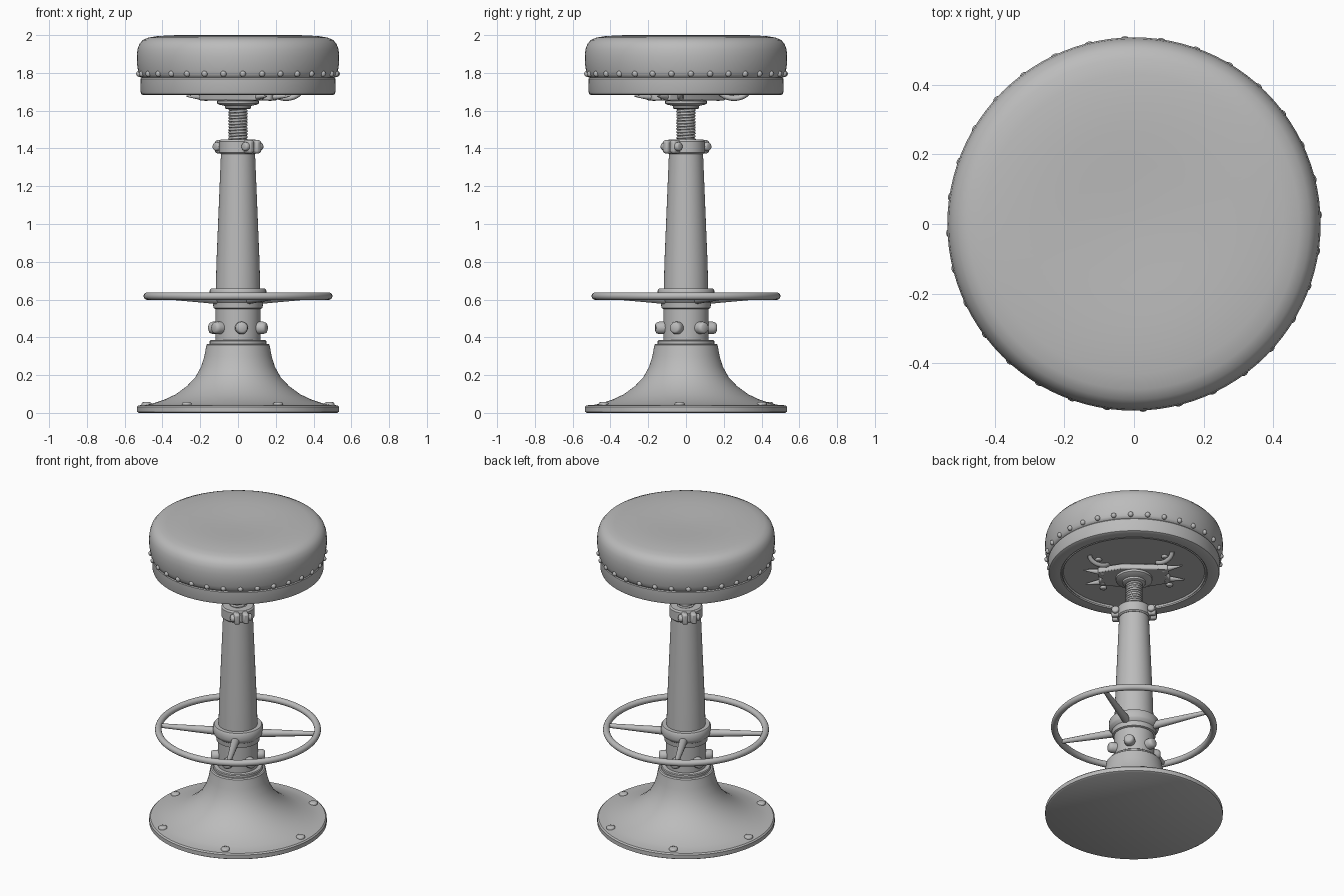
import bpy, math
from math import sin, cos, pi, radians
from mathutils import Vector

if "Cube" in bpy.data.objects:
    bpy.data.objects.remove(bpy.data.objects["Cube"])

grey = bpy.data.materials.new("plain grey")
grey.use_nodes = True
COLOUR = (0.5, 0.5, 0.5, 1)
grey.diffuse_color = COLOUR
grey.node_tree.nodes["Principled BSDF"].inputs["Base Color"].default_value = COLOUR


def finish(ob, angle=35):
    ob.data.materials.clear()
    ob.data.materials.append(grey)
    bpy.ops.object.select_all(action="DESELECT")
    ob.select_set(True)
    bpy.context.view_layer.objects.active = ob
    if ob.type == "MESH":
        bpy.ops.object.shade_smooth_by_angle(angle=radians(angle))
    return ob


def mesh(name, verts, faces, angle=35):
    me = bpy.data.meshes.new(name)
    me.from_pydata(verts, [], faces)
    ob = bpy.data.objects.new(name, me)
    bpy.context.collection.objects.link(ob)
    return finish(ob, angle)


def lathe(name, profile, seg=64, angle=35):
    """Revolve (radius, z) points, listed bottom to top, and cap both ends."""
    verts = [(r * cos(2 * pi * i / seg), r * sin(2 * pi * i / seg), z)
             for r, z in profile for i in range(seg)]
    faces = [(k * seg + i, k * seg + (i + 1) % seg,
              (k + 1) * seg + (i + 1) % seg, (k + 1) * seg + i)
             for k in range(len(profile) - 1) for i in range(seg)]
    faces += [tuple(reversed(range(seg))),
              tuple(range((len(profile) - 1) * seg, len(profile) * seg))]
    return mesh(name, verts, faces, angle)


def place(ob, at, axis):
    """Move a part modelled along z so that it stands at a point along an axis."""
    ob.location = at
    ob.rotation_euler = Vector(axis).to_track_quat("Z", "Y").to_euler()
    return ob


def polar(r, deg, z=0):
    return Vector((r * cos(radians(deg)), r * sin(radians(deg)), z))


def stud(name, r, h, at, axis, seg=20):
    """Round bolt head with a softened edge."""
    ob = lathe(name, [(r, 0), (r, h * 0.6), (r * 0.85, h * 0.9), (r * 0.6, h)], seg, 60)
    return place(ob, at, axis)


def rod(name, a, b, r1, r2, seg=16):
    a, b = Vector(a), Vector(b)
    ob = lathe(name, [(r1, 0), (r2, (b - a).length)], seg)
    return place(ob, a, b - a)


def slab(name, outline, z, height, turn=0, bevel=0.006):
    """Flat plate extruded from an outline."""
    n = len(outline)
    verts = [(x, y, h) for h in (z, z + height) for x, y in outline]
    faces = [tuple(reversed(range(n))), tuple(range(n, 2 * n))]
    faces += [(i, (i + 1) % n, n + (i + 1) % n, n + i) for i in range(n)]
    ob = mesh(name, verts, faces)
    ob.rotation_euler.z = radians(turn)
    if bevel:
        mod = ob.modifiers.new("soft edges", "BEVEL")
        mod.width, mod.segments = bevel, 2
    return ob


def tube(name, points, r, res=3):
    cu = bpy.data.curves.new(name, "CURVE")
    cu.dimensions = "3D"
    cu.bevel_depth, cu.bevel_resolution, cu.use_fill_caps = r, res, True
    sp = cu.splines.new("POLY")
    sp.points.add(len(points) - 1)
    for p, co in zip(sp.points, points):
        p.co = (*co, 1)
    sp.use_smooth = True
    ob = bpy.data.objects.new(name, cu)
    bpy.context.collection.objects.link(ob)
    return finish(ob)


# Flared base with its foot plate
lathe("base", [(0.525, 0), (0.535, 0.006), (0.535, 0.032), (0.527, 0.04), (0.49, 0.042),
               (0.45, 0.05), (0.39, 0.07), (0.33, 0.098), (0.27, 0.142), (0.225, 0.19),
               (0.195, 0.245), (0.178, 0.3), (0.167, 0.36), (0.16, 0.366), (0.11, 0.366)], 96)
for i in range(6):
    stud("base_bolt", 0.026, 0.016, polar(0.485, 60 * i - 4, 0.041), (0, 0, 1))

# Lower sleeve and its clamping bolts
lathe("sleeve_flange", [(0.145, 0.36), (0.15, 0.366), (0.15, 0.38), (0.145, 0.385)])
lathe("sleeve", [(0.12, 0.38), (0.12, 0.56)])
for i in range(6):
    a = 60 * i - 82
    stud("sleeve_bolt", 0.033, 0.05, polar(0.113, a, 0.45), polar(1, a))

# Foot ring, hub and spokes
lathe("foot_ring_hub", [(0.12, 0.55), (0.13, 0.555), (0.133, 0.585), (0.147, 0.6),
                        (0.15, 0.61), (0.15, 0.648), (0.143, 0.658), (0.1, 0.658)])
bpy.ops.mesh.primitive_torus_add(major_radius=0.48, minor_radius=0.02, major_segments=96,
                                 minor_segments=16, location=(0, 0, 0.618))
foot_ring = finish(bpy.context.object, 60)
foot_ring.name = "foot_ring"
for i in range(4):
    a = 90 * i + 28
    rod("foot_ring_spoke", polar(0.12, a, 0.602), polar(0.477, a, 0.618), 0.026, 0.013)

# Tapered column
lathe("column", [(0.118, 0.64), (0.114, 0.8), (0.09, 1.38), (0.088, 1.44)])

# Split clamp collar with paired lugs
lathe("clamp_collar", [(0.092, 1.37), (0.1, 1.378), (0.1, 1.437), (0.092, 1.447), (0.05, 1.447)])
for turn in (-45, 135):
    across = polar(1, turn + 90)
    for side in (-1, 1):
        y0, y1 = sorted((side * 0.008, side * 0.045))
        slab("clamp_lug", [(0.07, y0), (0.135, y0), (0.135, y1), (0.07, y1)],
             1.374, 0.07, turn, 0.012)
        stud("clamp_bolt", 0.023, 0.022, polar(0.108, turn, 1.41) + across * side * 0.043,
             across * side)

# Threaded height screw
lathe("screw_core", [(0.045, 1.4), (0.045, 1.63)], 32)
TURNS, STEPS = 11, 28
tube("screw_thread", [polar(0.045, 360 * i / STEPS, 1.445 + 0.17 * i / (TURNS * STEPS))
                      for i in range(TURNS * STEPS + 1)], 0.007, 1)

# Seat mount: flange, bow-tie plate, prongs and hooks
lathe("mount_flange", [(0.06, 1.608), (0.068, 1.613), (0.07, 1.625), (0.1, 1.632),
                       (0.11, 1.638), (0.11, 1.652), (0.1, 1.66)])
AXIS = 135
half = [(0.21, -0.085), (0.215, -0.03), (0.19, 0), (0.215, 0.03), (0.21, 0.085), (0.06, 0.12)]
slab("mount_plate", half + [(-x, -y) for x, y in half], 1.655, 0.036, AXIS)
for end in (0, 180):
    for side in (-1, 1):
        a = AXIS + end
        across = polar(side, a + 90)
        rod("mount_prong", polar(0.18, a, 1.672) + across * 0.055,
            polar(0.3, a, 1.676) + across * 0.085, 0.022, 0.003, 12)
        stud("mount_bolt", 0.02, 0.016, polar(0.2, a, 1.7) + across * 0.17, (0, 0, -1))
    hook = [polar(0.2 - 0.05 * cos(t * pi / 10), AXIS + end, 1.7 - 0.035 * sin(t * pi / 10))
            + polar(0.1 + 0.012 * t, 45) for t in range(11)]
    tube("mount_hook", hook, 0.014)

# Seat pan with a recessed underside
lathe("seat_pan", [(0.02, 1.697), (0.425, 1.697), (0.43, 1.685), (0.437, 1.69), (0.442, 1.684),
                   (0.5, 1.682), (0.512, 1.688), (0.516, 1.7), (0.517, 1.768),
                   (0.51, 1.776), (0.4, 1.776)], 96)

# Padded cushion
lathe("cushion", [(0.49, 1.77), (0.515, 1.775), (0.524, 1.79), (0.529, 1.81), (0.535, 1.85),
                  (0.536, 1.89), (0.532, 1.925), (0.522, 1.953), (0.504, 1.974),
                  (0.475, 1.987), (0.43, 1.994), (0.36, 1.999), (0.28, 2.0), (0.18, 1.996),
                  (0.08, 1.992), (0.01, 1.991)], 96, 60)

# Upholstery tacks round the cushion
tack_mesh = None
for i in range(32):
    a = 360 * (i + 0.25) / 32
    if tack_mesh is None:
        bpy.ops.mesh.primitive_uv_sphere_add(segments=16, ring_count=10, radius=0.016)
        tack = finish(bpy.context.object, 60)
        tack_mesh = tack.data
    else:
        tack = bpy.data.objects.new("upholstery_tack", tack_mesh)
        bpy.context.collection.objects.link(tack)
    tack.name = "upholstery_tack"
    tack.location = polar(0.524, a, 1.795)
